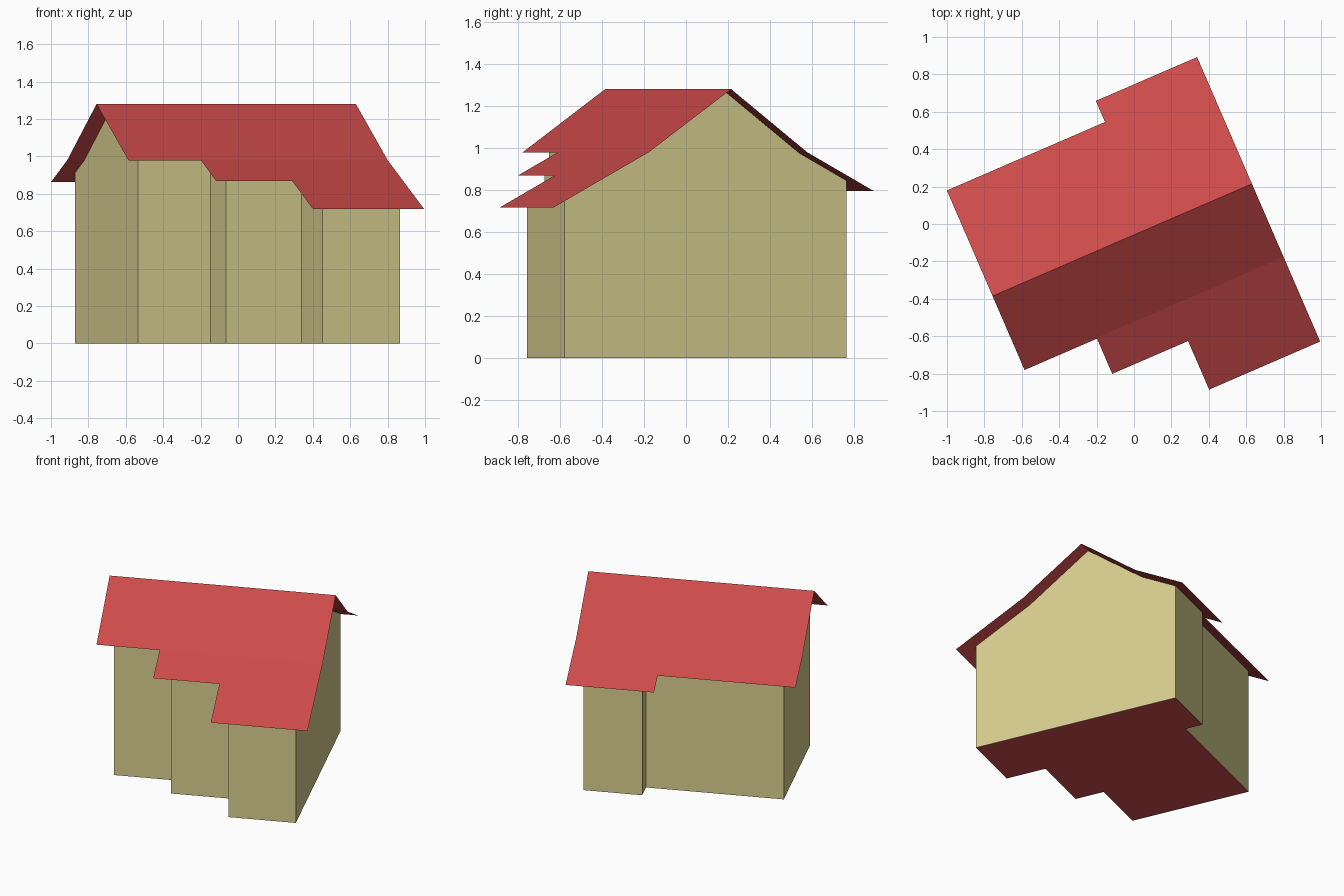
import bpy
import bmesh
from math import radians
from mathutils import Vector

cube = bpy.data.objects.get("Cube")
if cube:
    bpy.data.objects.remove(cube, do_unlink=True)


def make_material(name, rgb):
    mat = bpy.data.materials.new(name)
    mat.use_nodes = True
    color = (*rgb, 1.0)
    mat.diffuse_color = color
    mat.node_tree.nodes["Principled BSDF"].inputs["Base Color"].default_value = color
    return mat


red = make_material("roof red", (0.61, 0.069, 0.069))
sand = make_material("wall sand", (0.69, 0.62, 0.275))

HOUSE_TURN = radians(23.4)
OVERHANG = 0.098

# Roof slope profile across the house: (depth, height), front eave to back eave
PROFILE = [(-0.972, 0.718), (-0.48, 0.98), (-0.053, 1.28), (0.341, 0.98), (0.685, 0.796)]


def roof_height(v):
    """Height of the bent gable roof at depth v."""
    for (v0, z0), (v1, z1) in zip(PROFILE, PROFILE[1:]):
        if v <= v1:
            break
    return z0 + (z1 - z0) * (v - v0) / (v1 - v0)


def stepped_plan(inset):
    """Outline with two steps along the front and one along the back."""
    left, right = -0.847 + inset, 0.664 - inset
    step_a, step_b, step_back = -0.425 + inset, 0.017 + inset, 0.074 + inset
    front_a, front_b, front_c = -0.484 + inset, -0.689 + inset, -0.972 + inset
    back_a, back_b = 0.562 - inset, 0.685 - inset
    return [(left, front_a), (step_a, front_a), (step_a, front_b), (step_b, front_b),
            (step_b, front_c), (right, front_c), (right, back_b), (step_back, back_b),
            (step_back, back_a), (left, back_a)]


def plan_mesh(inset):
    """Flat outline cut along the ridge and the two slope breaks."""
    bm = bmesh.new()
    bm.faces.new([bm.verts.new((u, v, 0)) for u, v in stepped_plan(inset)])
    for v, _ in PROFILE[1:-1]:
        bmesh.ops.bisect_plane(bm, geom=bm.verts[:] + bm.edges[:] + bm.faces[:],
                               dist=0.00001, plane_co=Vector((0, v, 0)),
                               plane_no=Vector((0, 1, 0)))
    return bm


def finish(bm, name, materials):
    mesh = bpy.data.meshes.new(name)
    bm.to_mesh(mesh)
    bm.free()
    for mat in materials:
        mesh.materials.append(mat)
    obj = bpy.data.objects.new(name, mesh)
    obj.rotation_euler.z = HOUSE_TURN
    bpy.context.collection.objects.link(obj)
    return obj


# Roof: thin sheet folded along the ridge and slope breaks
bm = plan_mesh(0)
for vert in bm.verts:
    vert.co.z = roof_height(vert.co.y)
bm.normal_update()
for face in bm.faces:
    if face.normal.z < 0:
        face.normal_flip()
finish(bm, "roof", [red])

# Walls: outline raised to the underside of the roof, with a red floor
bm = plan_mesh(OVERHANG)
rim = [e for e in bm.edges if e.is_boundary]
raised = bmesh.ops.extrude_edge_only(bm, edges=rim)["geom"]
for vert in (g for g in raised if isinstance(g, bmesh.types.BMVert)):
    vert.co.z = roof_height(vert.co.y) - 0.003
bmesh.ops.recalc_face_normals(bm, faces=bm.faces[:])
bm.normal_update()
floor = [f for f in bm.faces if abs(f.normal.z) > 0.9]
if floor[0].normal.z > 0:
    bmesh.ops.reverse_faces(bm, faces=bm.faces[:])
for face in floor:
    face.material_index = 1
finish(bm, "walls", [sand, red])
